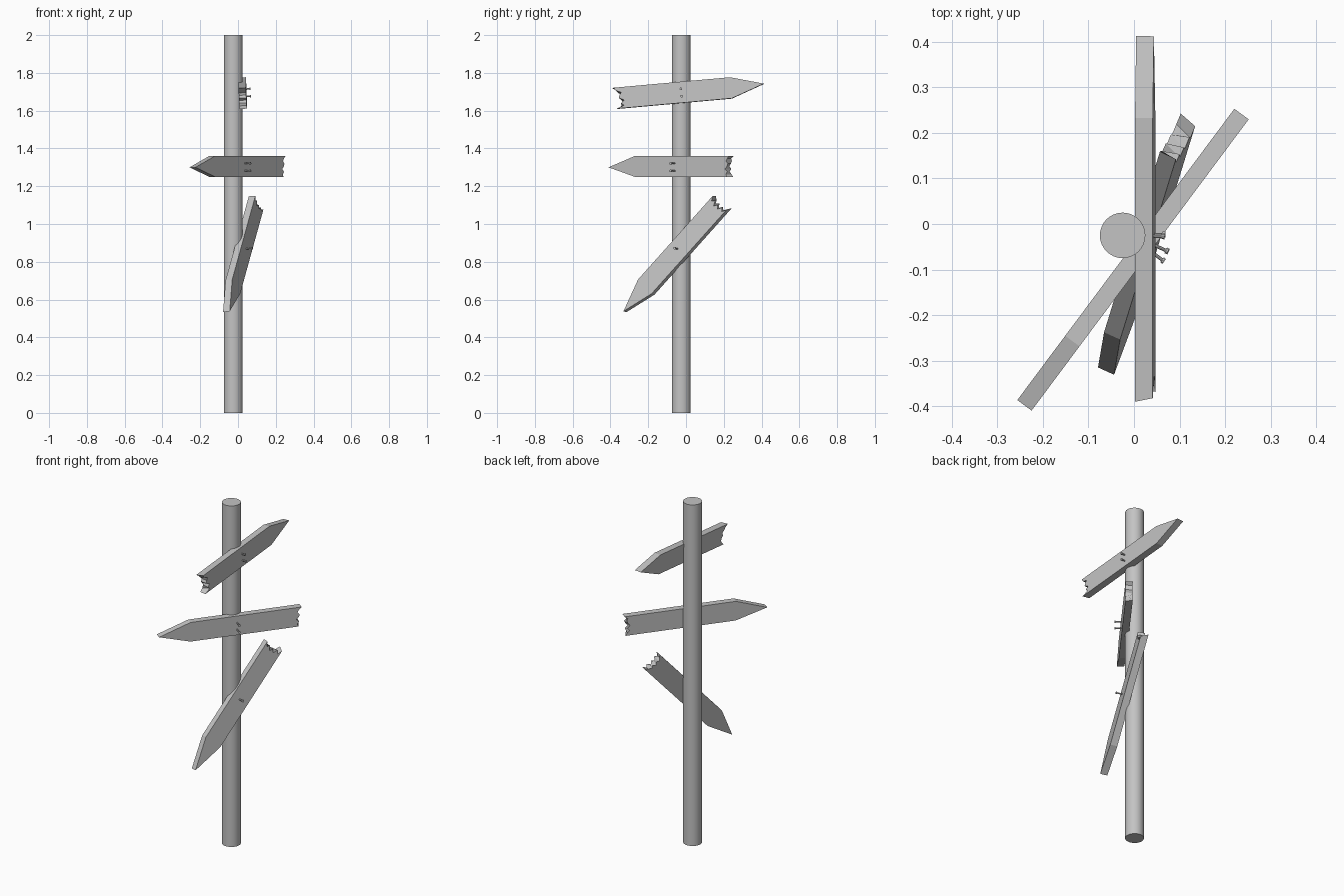
import bpy
import bmesh
from mathutils import Vector

cube = bpy.data.objects.get("Cube")
if cube:
    bpy.data.objects.remove(cube, do_unlink=True)

grey = bpy.data.materials.new("plain_grey")
grey.use_nodes = True
grey.diffuse_color = (0.55, 0.55, 0.55, 1)
grey.node_tree.nodes["Principled BSDF"].inputs["Base Color"].default_value = (0.55, 0.55, 0.55, 1)

THICK = 0.039      # board thickness
HALF = 0.056       # half of the board height
SHOULDER = 0.176   # length of the pointed part


def add_object(name, bm):
    bmesh.ops.recalc_face_normals(bm, faces=bm.faces)
    mesh = bpy.data.meshes.new(name)
    bm.to_mesh(mesh)
    bm.free()
    mesh.materials.append(grey)
    obj = bpy.data.objects.new(name, mesh)
    bpy.context.collection.objects.link(obj)
    return obj


def smooth(obj):
    bpy.ops.object.select_all(action='DESELECT')
    obj.select_set(True)
    bpy.context.view_layer.objects.active = obj
    bpy.ops.object.shade_smooth_by_angle()


def nail(name, base, normal, length):
    """Slim shank with a slightly wider head."""
    bm = bmesh.new()
    turn = normal.to_track_quat('Z', 'Y')
    parts = ((0.004, -0.02, length), (0.007, length - 0.006, length))
    for radius, low, high in parts:
        made = bmesh.ops.create_cone(bm, cap_ends=True, segments=10, radius1=radius,
                                     radius2=radius, depth=high - low)
        for v in made["verts"]:
            v.co = base + turn @ (v.co + Vector((0, 0, (low + high) / 2)))
    smooth(add_object(name, bm))


def board(name, tip, along, up, tip_v, length, front_cut, back_cut, nails, nail_length):
    """Pointed plank with a broken end; cuts are depths from top to bottom."""
    d = Vector(along).normalized()
    w = Vector(up)
    w = (w - d * w.dot(d)).normalized()
    n = d.cross(w)
    if n.x < 0:
        n = -n
    tip = Vector(tip)

    bm = bmesh.new()
    rings = []
    for cut, depth in ((front_cut, 0), (back_cut, THICK)):
        steps = len(cut) - 1
        outline = [(0, tip_v), (SHOULDER, HALF)]
        outline += [(length - c, HALF * (1 - 2 * i / steps)) for i, c in enumerate(cut)]
        outline.append((SHOULDER, -HALF))
        rings.append([bm.verts.new(tip + d * u + w * v - n * depth) for u, v in outline])
    front, back = rings
    bm.faces.new(front)
    bm.faces.new(back[::-1])
    for i in range(len(front)):
        j = (i + 1) % len(front)
        bm.faces.new((front[i], back[i], back[j], front[j]))
    add_object(name, bm)

    for i, (u, v) in enumerate(nails):
        nail(f"{name}_nail_{i + 1}", tip + d * u + w * v, n, nail_length)


# Round post
bm = bmesh.new()
bmesh.ops.create_cone(bm, cap_ends=True, segments=32, radius1=0.05, radius2=0.05, depth=2)
bmesh.ops.translate(bm, verts=bm.verts, vec=(-0.025, -0.025, 1))
smooth(add_object("post", bm))

# Top board points back and slightly upward
board("top_board", (0.044, 0.413, 1.737), (0, -1, -0.09), (-0.05, 0, 1), 0.006, 0.802,
      (0.008, 0.015, 0.045, 0.035, 0.03, 0.058, 0.04, 0.055, 0.012),
      (0, 0.02, 0.03, 0.045, 0.035, 0.045, 0.05, 0.04, 0.02),
      ((0.44, 0.017), (0.44, -0.022)), 0.024)

# Middle board is level and turned outward
board("middle_board", (-0.225, -0.41, 1.305), (0.477, 0.64, 0), (0, 0, 1), -0.005, 0.798,
      (0, 0.015, 0.022, 0.01, 0.016, 0.03, 0.014, 0.024, 0.018),
      (0, 0.018, 0.012, 0.02, 0.03, 0.016, 0.028, 0.014, 0.004),
      ((0.437, 0.016), (0.437, -0.024)), 0.038)

# Bottom board slants down toward the front
board("bottom_board", (-0.045, -0.333, 0.54), (0.158, 0.511, 0.572), (-0.037, -0.055, 0.095),
      -0.003, 0.803,
      (0.02, 0.045, 0.03, 0.055, 0.035, 0.052, 0.028, 0.044, 0.018),
      (0.018, 0.03, 0.045, 0.032, 0.05, 0.03, 0.042, 0.022, 0),
      ((0.445, 0.005),), 0.036)
